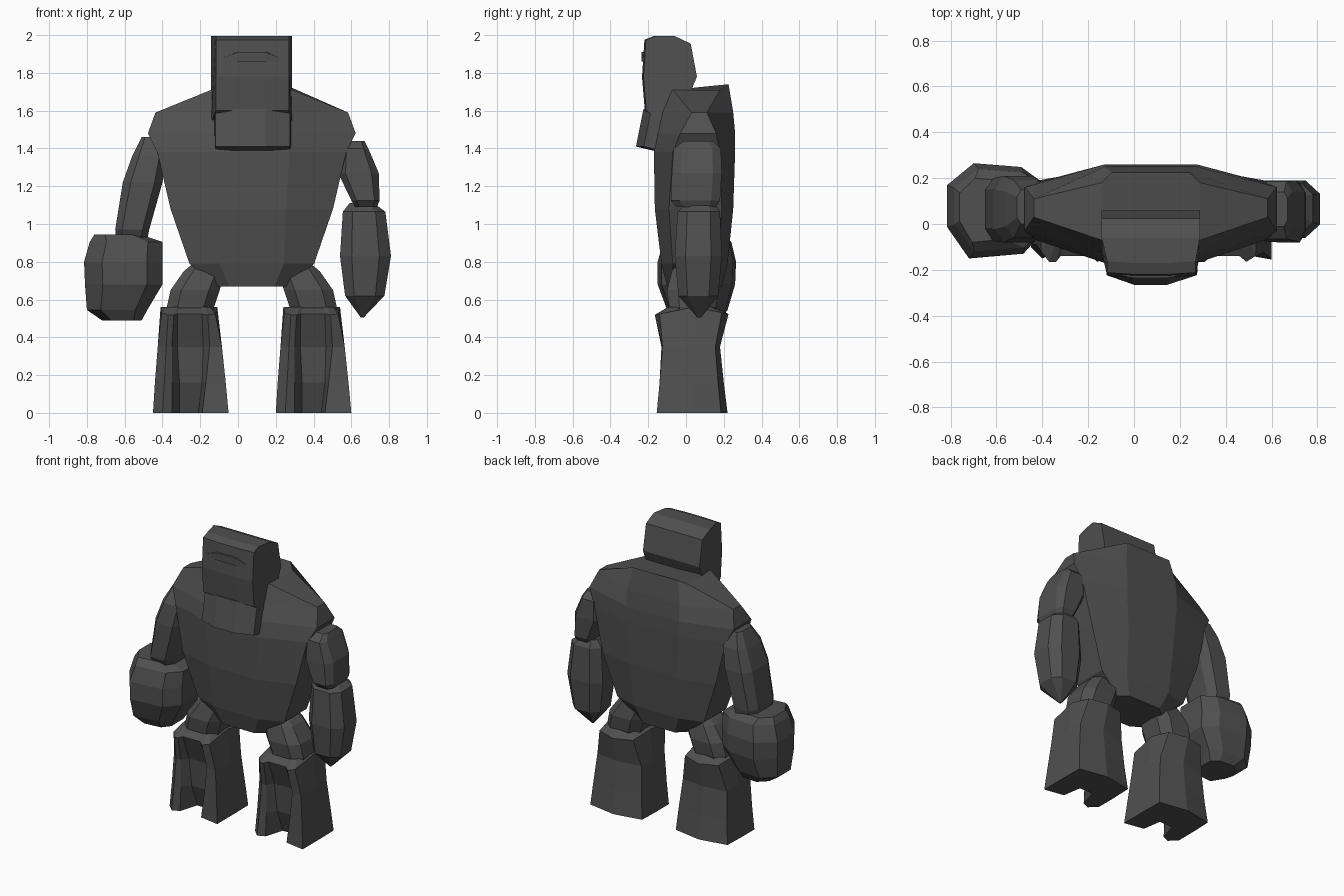
import bpy, bmesh

stone = bpy.data.materials.new("dark_stone")
stone.diffuse_color = (0.08, 0.08, 0.08, 1)


def loft(name, rings):
    """Skin a stack of equal-length point rings and cap both ends."""
    bm = bmesh.new()
    rows = [[bm.verts.new(p) for p in ring] for ring in rings]
    n = len(rows[0])
    for a, b in zip(rows, rows[1:]):
        for i in range(n):
            j = (i + 1) % n
            bm.faces.new((a[i], a[j], b[j], b[i]))
    bm.faces.new(rows[0])
    bm.faces.new(rows[-1])
    bmesh.ops.recalc_face_normals(bm, faces=bm.faces)
    mesh = bpy.data.meshes.new(name)
    bm.to_mesh(mesh)
    bm.free()
    mesh.materials.append(stone)
    ob = bpy.data.objects.new(name, mesh)
    bpy.context.collection.objects.link(ob)
    return ob


def chamfered(c):
    """Unit square with cut corners."""
    return [(c, 0), (1 - c, 0), (1, c), (1, 1 - c), (1 - c, 1), (c, 1), (0, 1 - c), (0, c)]


def stack(name, levels, outline):
    """Loft a unit outline through boxes given as z, x0, x1, y0, y1."""
    return loft(name, [[(x0 + u * (x1 - x0), y0 + v * (y1 - y0), z) for u, v in outline]
                       for z, x0, x1, y0, y1 in levels])


# Torso: front z, back z, half width, half front width, front y, side y pair, back y
MID = 0.073
torso = []
for zf, zb, w, i, yf, sf, sb, yb in (
        (0.67, 0.67, 0.18, 0.12, -0.10, -0.06, 0.14, 0.19),
        (0.79, 0.79, 0.33, 0.17, -0.13, -0.07, 0.17, 0.22),
        (1.08, 1.08, 0.43, 0.18, -0.165, -0.09, 0.19, 0.25),
        (1.38, 1.38, 0.50, 0.20, -0.17, -0.07, 0.18, 0.26),
        (1.48, 1.48, 0.55, 0.20, -0.15, -0.03, 0.16, 0.26),
        (1.59, 1.59, 0.51, 0.20, -0.13, 0.03, 0.11, 0.25),
        (1.71, 1.74, 0.215, 0.17, -0.09, -0.07, 0.18, 0.225)):
    torso.append([(MID - i, yf, zf), (MID + i, yf, zf), (MID + w, sf, zf), (MID + w, sb, zf),
                  (MID + i, yb, zb), (MID - i, yb, zb), (MID - w, sb, zf), (MID - w, sf, zf)])
loft("torso", torso)


# Head and jaw: side profiles lofted across x, front face narrower than the back
def across(name, profile, steps):
    return loft(name, [[(x + (inset if y < -0.15 else 0), y + (bulge if y < -0.15 else 0), z)
                        for y, z in profile] for x, bulge, inset in steps])


across("head", [(-0.218, 1.60), (-0.233, 1.78), (-0.22, 1.975), (-0.17, 1.995), (-0.06, 1.995),
                (0.025, 1.955), (0.058, 1.78), (0.025, 1.70), (-0.03, 1.54), (-0.12, 1.54)],
       [(-0.142, 0.008, 0.025), (0.0, 0, 0), (0.145, 0, 0), (0.287, 0.008, -0.018)])
across("jaw", [(-0.205, 1.61), (-0.245, 1.41), (-0.16, 1.39), (-0.08, 1.39), (-0.08, 1.61)],
       [(-0.13, 0.022, 0.01), (0.0, -0.02, 0), (0.145, -0.02, 0), (0.285, 0.022, -0.01)])

# Heavy brow over a narrow slit
loft("brow", [[(x, -0.19, 1.855), (x, -0.23 - d, 1.86),
               (x, -0.23 - d, 1.865 + h), (x, -0.19, 1.87 + h)]
              for x, h, d in ((-0.09, 0.01, -0.01), (0.0, 0.045, 0.006),
                              (0.145, 0.045, 0.006), (0.23, 0.01, -0.01))])

# Arm with the pointed forearm
stack("right_upper_arm", [
    (1.09, 0.62, 0.735, -0.05, 0.16), (1.125, 0.60, 0.75, -0.08, 0.18),
    (1.27, 0.53, 0.745, -0.075, 0.19), (1.40, 0.55, 0.69, -0.065, 0.185),
    (1.44, 0.58, 0.67, -0.01, 0.14)], chamfered(0.18))
stack("right_forearm", [
    (0.505, 0.65, 0.665, 0.06, 0.08), (0.62, 0.567, 0.775, -0.04, 0.17),
    (0.83, 0.54, 0.81, -0.06, 0.19), (1.065, 0.555, 0.78, -0.045, 0.18),
    (1.11, 0.59, 0.72, 0.01, 0.15)], chamfered(0.23))

# Arm with the big lopsided fist
stack("left_upper_arm", [
    (0.92, -0.645, -0.48, -0.05, 0.19), (0.97, -0.65, -0.47, -0.075, 0.20),
    (1.22, -0.61, -0.40, -0.08, 0.21), (1.36, -0.56, -0.38, -0.06, 0.19),
    (1.46, -0.51, -0.42, 0.0, 0.15)], chamfered(0.2))
FIST = [(0.23, 0), (0.8, 0.05), (1, 0.27), (1, 0.8), (0.78, 0.96), (0.28, 1), (0, 0.77), (0, 0.33)]
stack("left_fist", [
    (0.49, -0.72, -0.51, -0.06, 0.18), (0.545, -0.80, -0.48, -0.10, 0.22),
    (0.68, -0.81, -0.40, -0.15, 0.26), (0.80, -0.815, -0.40, -0.15, 0.265),
    (0.905, -0.785, -0.40, -0.12, 0.24), (0.945, -0.76, -0.52, -0.08, 0.20)], FIST)

# Thighs tucked under the torso, mirrored about the body's middle
for side, name in ((1, "right_thigh"), (-1, "left_thigh")):
    levels = []
    for z, a, b, y0, y1 in ((0.50, 0.21, 0.44, -0.07, 0.14), (0.56, 0.20, 0.45, -0.09, 0.16),
                            (0.65, 0.17, 0.43, -0.10, 0.17), (0.75, 0.14, 0.36, -0.075, 0.15),
                            (0.80, 0.16, 0.30, -0.04, 0.12)):
        x0, x1 = sorted((MID + side * a, MID + side * b))
        levels.append((z, x0, x1, y0, y1))
    stack(name, levels, chamfered(0.22))

# Lower legs: two toe columns with a recessed panel between them
LEG = (
    (0.0, ((-0.20, -0.10), (-0.15, -0.15), (-0.10, -0.13), (-0.06, 0.0), (0.04, 0.0),
           (0.06, -0.13), (0.20, -0.155), (0.20, 0.04), (0.198, 0.185), (0.0, 0.22),
           (-0.195, 0.185), (-0.20, 0.04))),
    (0.16, ((-0.19, -0.09), (-0.14, -0.14), (-0.10, -0.12), (-0.06, -0.06), (0.06, -0.06),
            (0.08, -0.125), (0.185, -0.14), (0.185, 0.04), (0.185, 0.17), (0.0, 0.20),
            (-0.18, 0.17), (-0.19, 0.04))),
    (0.35, ((-0.175, -0.09), (-0.13, -0.13), (-0.10, -0.12), (-0.07, -0.075), (0.065, -0.075),
            (0.10, -0.125), (0.165, -0.125), (0.165, 0.04), (0.165, 0.155), (0.0, 0.18),
            (-0.17, 0.155), (-0.175, 0.04))),
    (0.54, ((-0.155, -0.12), (-0.12, -0.165), (-0.09, -0.165), (-0.07, -0.14), (0.06, -0.14),
            (0.09, -0.165), (0.13, -0.14), (0.14, 0.04), (0.125, 0.19), (0.0, 0.225),
            (-0.13, 0.19), (-0.16, 0.04))))
for cx, name in ((0.40, "right_lower_leg"), (-0.25, "left_lower_leg")):
    rings = [[(cx + x, y, z) for x, y in pts] for z, pts in LEG[:-1]]
    rim = LEG[-1][1]
    # The rim dips towards the front and back
    rings.append([(cx + x, y, 0.56 - 0.2 * abs(y - 0.04)) for x, y in rim])
    rings.append([(cx + x * 0.8, 0.03 + (y - 0.03) * 0.65, 0.56) for x, y in rim])
    loft(name, rings)
